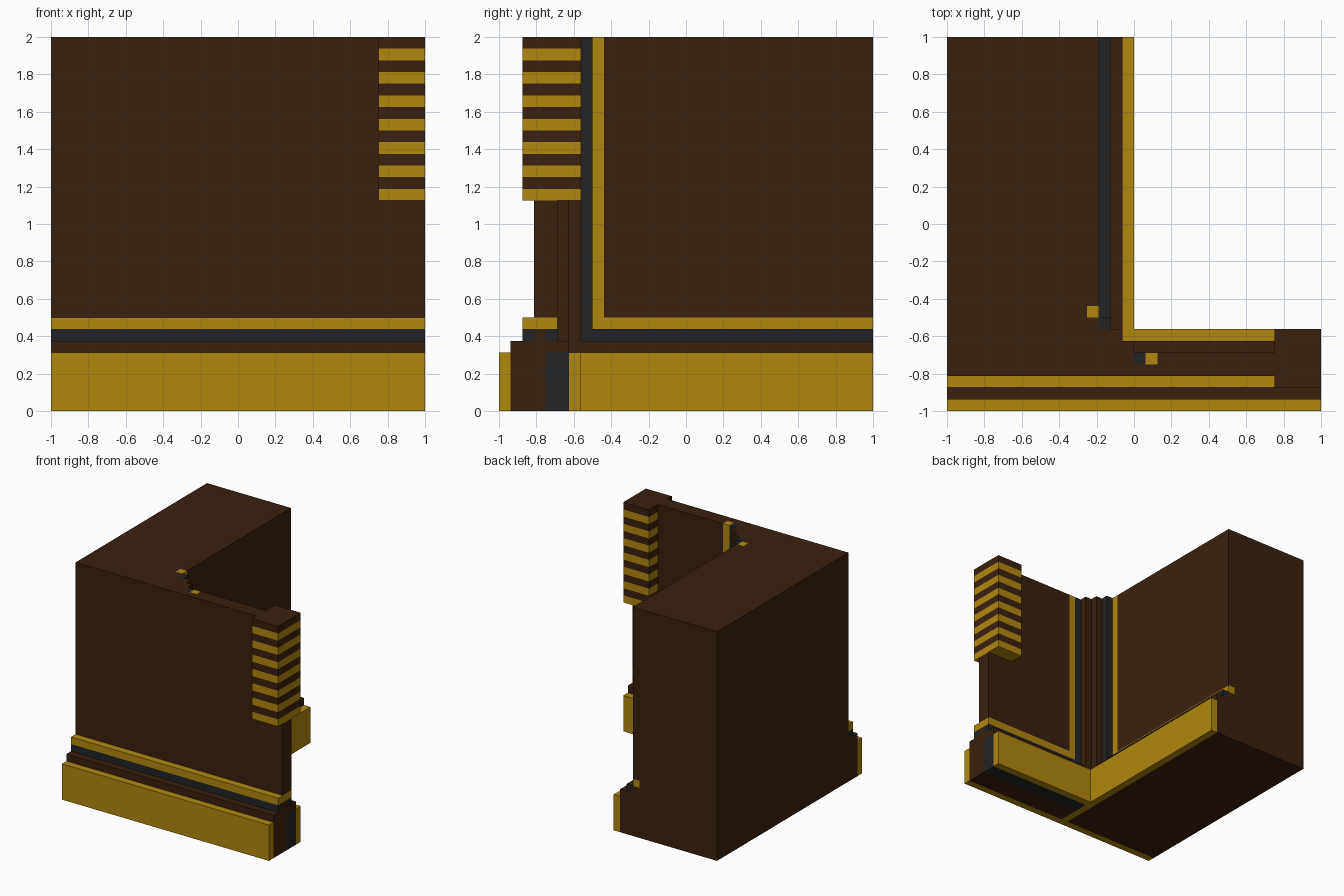
import bpy, bmesh
from mathutils import Matrix, Vector

cube = bpy.data.objects.get("Cube")
if cube:
    bpy.data.objects.remove(cube, do_unlink=True)

U = 1 / 16  # grid step: the model is 32 steps on each side


def material(name, rgb):
    m = bpy.data.materials.new(name)
    m.use_nodes = True
    color = (*rgb, 1)
    m.diffuse_color = color
    bsdf = m.node_tree.nodes["Principled BSDF"]
    bsdf.inputs["Base Color"].default_value = color
    bsdf.inputs["Roughness"].default_value = 0.8
    return m


BROWN = material("dark_brown", (0.042, 0.0153, 0.0045))
GOLD = material("gold", (0.434, 0.246, 0.0045))
GREY = material("charcoal", (0.0159, 0.0177, 0.0194))


def part(name, mat, *boxes):
    """One object from boxes given as (x0, x1, y0, y1, z0, z1) in grid steps."""
    bm = bmesh.new()
    for x0, x1, y0, y1, z0, z1 in boxes:
        center = Vector((x0 + x1, y0 + y1, z0 + z1)) * U / 2
        size = Vector((x1 - x0, y1 - y0, z1 - z0)) * U
        bmesh.ops.create_cube(
            bm, size=1, matrix=Matrix.Translation(center) @ Matrix.Diagonal((*size, 1)))
    mesh = bpy.data.meshes.new(name)
    bm.to_mesh(mesh)
    bm.free()
    mesh.materials.append(mat)
    obj = bpy.data.objects.new(name, mesh)
    bpy.context.collection.objects.link(obj)


# Plinth: brown cores, charcoal filling and gold baseboards
part("side_plinth", BROWN, (-16, -1, -15, 16, 0, 5))
part("front_plinth", BROWN, (0, 16, -15, -12, 0, 5))
part("plinth_filling", GREY, (0, 16, -12, -10, 0, 5))
part("front_baseboard", GOLD, (-16, 16, -16, -15, 0, 5))
part("inner_side_baseboard", GOLD, (-1, 0, -15, 16, 0, 5))
part("inner_front_baseboard", GOLD, (0, 16, -10, -9, 0, 5))
part("plinth_ledge", BROWN, (-16, -1, -15, 16, 5, 6), (-1, 16, -15, -10, 5, 6))

# Outer moulding along the front
part("front_moulding", GREY, (-16, 16, -14, -13, 6, 7))
part("front_moulding_cap", GOLD, (-16, 16, -14, -13, 7, 8))

# Thick side wall with its inlaid gold frame
part("side_wall", BROWN,
     (-16, -4, -13, 16, 6, 32),
     (-4, -3, -13, -8, 6, 32),
     (-4, -3, -8, 16, 6, 7),
     (-4, -3, -7, 16, 8, 32))
part("side_wall_frame", GOLD, (-4, -3, -8, -7, 7, 32), (-4, -3, -7, 16, 7, 8))
part("side_wall_trim", GREY, (-3, -2, -9, -8, 6, 32), (-3, -2, -8, 16, 6, 7))

# Thin front wall with its inlaid gold frame
part("front_wall", BROWN,
     (-3, 16, -13, -12, 6, 7),
     (-3, 12, -13, -12, 8, 32), (12, 16, -13, -12, 8, 18),
     (2, 12, -12, -11, 8, 32), (12, 16, -12, -11, 8, 18))
part("front_wall_frame", GOLD,
     (-3, 16, -13, -12, 7, 8),
     (2, 16, -12, -11, 7, 8),
     (1, 2, -12, -11, 7, 32))
part("front_wall_trim", GREY, (0, 1, -12, -11, 6, 32), (1, 16, -12, -11, 6, 7))

# Stepped post in the inner corner
part("corner_post", BROWN, (-3, 0, -12, -10, 6, 32), (-3, -1, -10, -9, 6, 32))

# Striped block on the end of the front wall
for name, mat, start in (("gold_stripes", GOLD, 18), ("brown_stripes", BROWN, 19)):
    part(name, mat, *[(12, 16, -14, -9, z, z + 1) for z in range(start, 32, 2)])
